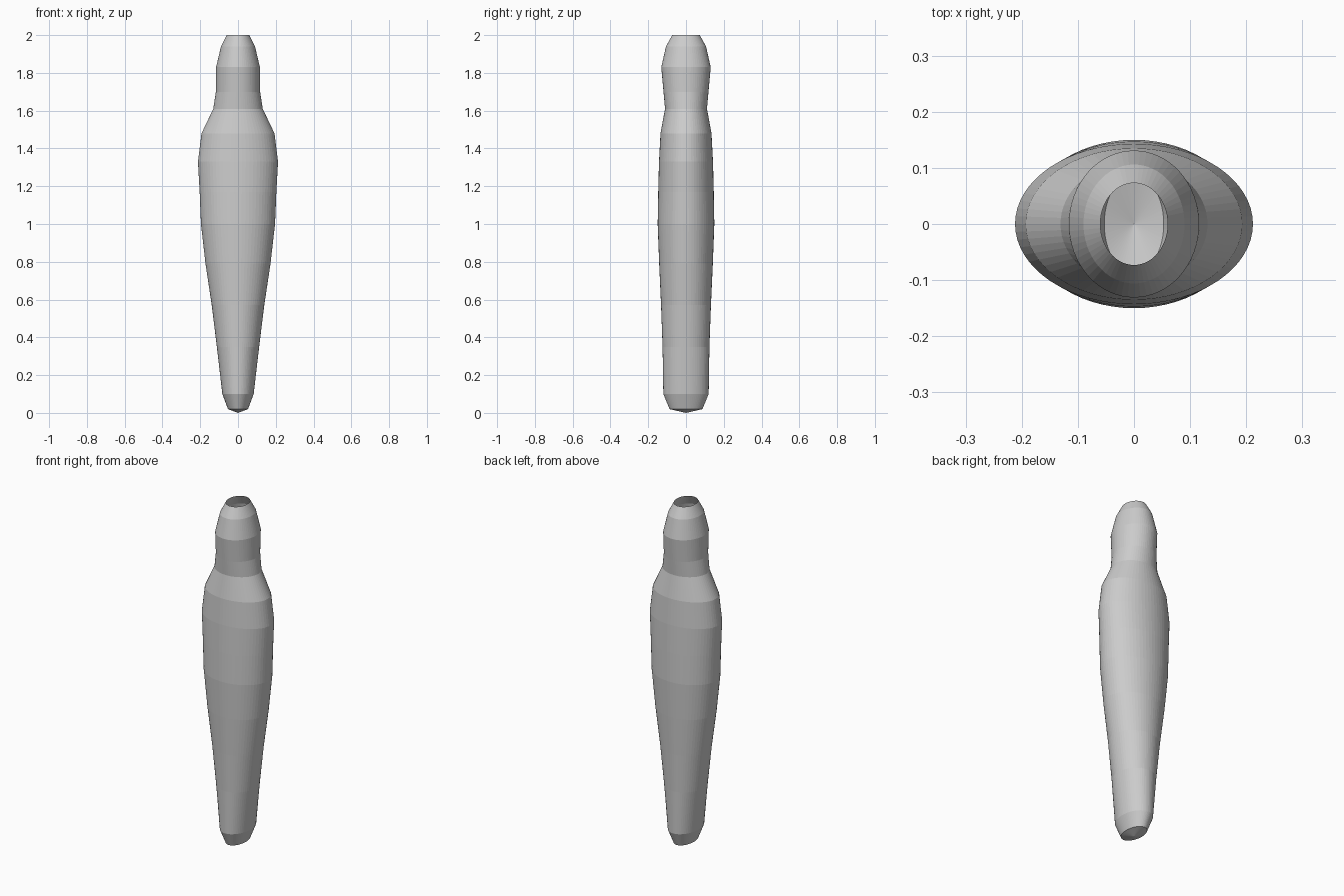
import bpy, bmesh
from math import cos, sin, tau

if "Cube" in bpy.data.objects:
    bpy.data.objects.remove(bpy.data.objects["Cube"])

SIDES = 64
# Elliptical cross-sections: height, half width, half depth
SECTIONS = [
    (0.02, 0.053, 0.087), (0.10, 0.083, 0.12), (0.35, 0.112, 0.124),
    (0.57, 0.139, 0.132), (0.79, 0.172, 0.142), (1.00, 0.196, 0.15),
    (1.17, 0.203, 0.147), (1.33, 0.212, 0.143), (1.48, 0.193, 0.135),
    (1.61, 0.131, 0.111), (1.70, 0.117, 0.119), (1.83, 0.116, 0.131),
    (1.94, 0.09, 0.106), (2.00, 0.06, 0.073),
]

bm = bmesh.new()

# Lofted shell, left open at the top
rings = [[bm.verts.new((w * cos(tau * i / SIDES), d * sin(tau * i / SIDES), z))
          for i in range(SIDES)] for z, w, d in SECTIONS]
for low, high in zip(rings, rings[1:]):
    for i in range(SIDES):
        j = (i + 1) % SIDES
        bm.faces.new((low[i], low[j], high[j], high[i]))

# Shallow pointed base
tip = bm.verts.new((0, 0, 0))
for i in range(SIDES):
    bm.faces.new((tip, rings[0][(i + 1) % SIDES], rings[0][i]))

mesh = bpy.data.meshes.new("body_shell")
bm.to_mesh(mesh)
bm.free()
body = bpy.data.objects.new("body_shell", mesh)
bpy.context.collection.objects.link(body)
